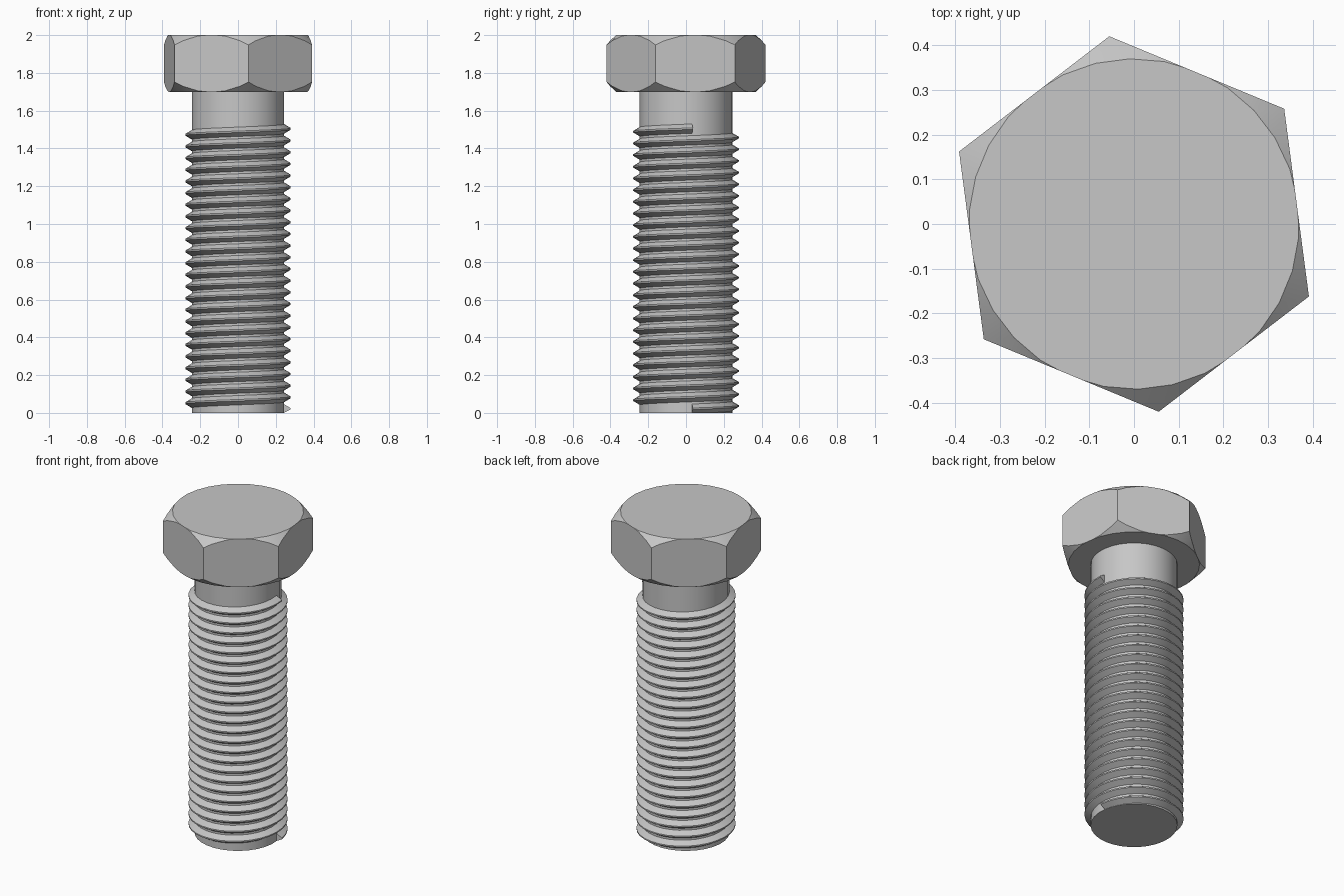
import bpy, bmesh
from math import radians, cos, sin, tau
from mathutils import Vector

cube = bpy.data.objects.get("Cube")
if cube:
    bpy.data.objects.remove(cube)

SIDES = 30                # facets per turn
TURN = radians(7.5)       # rotation of shank and thread
HEX_TURN = radians(37.5)  # rotation of the head
SHANK_R, CREST_R = 0.245, 0.28
HEAD_R, HEAD_LOW, TOP = 0.424, 1.7, 2.0

steel = bpy.data.materials.new("steel_grey")
steel.use_nodes = True
steel.diffuse_color = (0.57, 0.57, 0.57, 1)
steel.node_tree.nodes["Principled BSDF"].inputs["Base Color"].default_value = steel.diffuse_color


def ring_point(radius, angle, z):
    return Vector((radius * cos(angle), radius * sin(angle), z))


def finish(bm, name):
    bmesh.ops.recalc_face_normals(bm, faces=bm.faces)
    mesh = bpy.data.meshes.new(name)
    bm.to_mesh(mesh)
    bm.free()
    mesh.materials.append(steel)
    obj = bpy.data.objects.new(name, mesh)
    bpy.context.collection.objects.link(obj)
    bpy.ops.object.select_all(action="DESELECT")
    obj.select_set(True)
    bpy.context.view_layer.objects.active = obj
    bpy.ops.object.shade_smooth_by_angle(angle=radians(25))


def prism(bm, sides, radius, turn, low, high):
    base = bm.faces.new([bm.verts.new(ring_point(radius, turn + tau * i / sides, low))
                         for i in range(sides)])
    top = bmesh.ops.extrude_face_region(bm, geom=[base], use_keep_orig=True)["geom"]
    bmesh.ops.translate(bm, vec=(0, 0, high - low),
                        verts=[v for v in top if isinstance(v, bmesh.types.BMVert)])


# Hex head with both rims turned down by a faceted cone
bm = bmesh.new()
prism(bm, 6, HEAD_R, HEX_TURN, HEAD_LOW, TOP)
for z, up in ((HEAD_LOW, -1), (TOP, 1)):
    for i in range(SIDES):
        a = TURN + tau * (i + 0.5) / SIDES
        cut = bmesh.ops.bisect_plane(
            bm, geom=bm.verts[:] + bm.edges[:] + bm.faces[:], clear_outer=True,
            plane_co=ring_point(0.37 * cos(tau / SIDES / 2), a, z),
            plane_no=ring_point(0.05, a, 0.054 * up).normalized())
        edges = [e for e in cut["geom_cut"]
                 if isinstance(e, bmesh.types.BMEdge) and e.is_boundary]
        if len(edges) > 2:
            bmesh.ops.holes_fill(bm, edges=edges)
finish(bm, "hex_head")

# Plain shank
bm = bmesh.new()
prism(bm, SIDES, SHANK_R, TURN, 0, HEAD_LOW)
finish(bm, "shank")

# Helical thread ridge, swept upwards round the shank
HALF, CREST, TURNS, START, END = 0.026, 0.004, 24, 0.022, 1.505
profile = [(SHANK_R - 0.002, -HALF), (CREST_R, -CREST), (CREST_R, CREST), (SHANK_R - 0.002, HALF)]
bm = bmesh.new()
steps = SIDES * TURNS
rows = []
for i in range(steps + 1):
    z = START + (END - START) * i / steps
    rows.append([bm.verts.new(ring_point(r, TURN + tau * i / SIDES, max(0, z + dz)))
                 for r, dz in profile])
for a, b in zip(rows, rows[1:]):
    for j in range(4):
        k = (j + 1) % 4
        bm.faces.new((a[j], b[j], b[k], a[k]))
bm.faces.new(rows[0])
bm.faces.new(rows[-1])
finish(bm, "thread")
